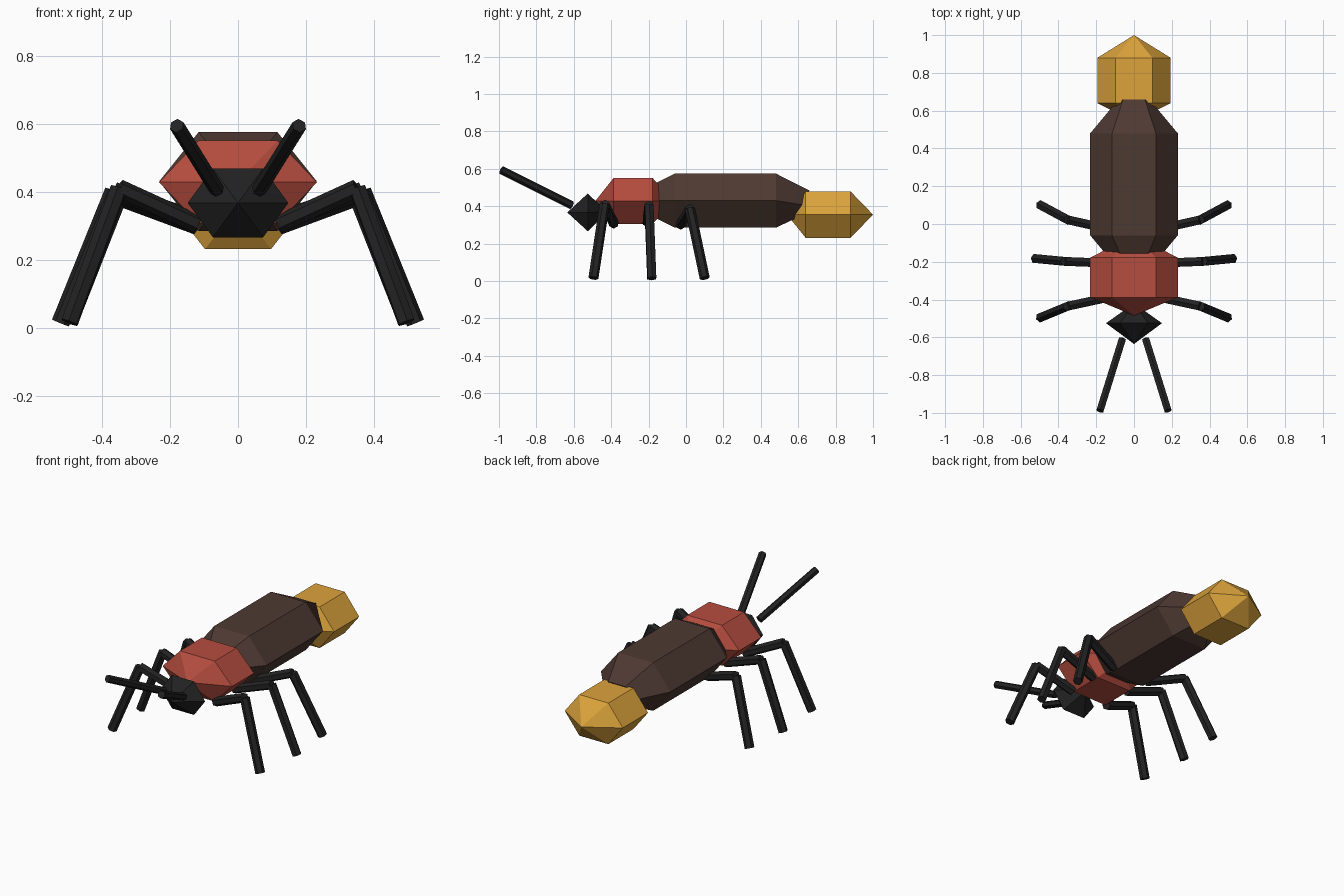
import bpy, bmesh, math
from mathutils import Vector

if "Cube" in bpy.data.objects:
    bpy.data.objects.remove(bpy.data.objects["Cube"])


def material(name, rgb):
    m = bpy.data.materials.new(name)
    m.diffuse_color = (*rgb, 1)
    m.use_nodes = True
    m.node_tree.nodes["Principled BSDF"].inputs["Base Color"].default_value = m.diffuse_color
    return m


RED = material("shield red", (0.47, 0.075, 0.05))
BROWN = material("wing brown", (0.076, 0.041, 0.032))
GOLD = material("lantern gold", (0.72, 0.37, 0.045))
BLACK = material("limb black", (0.016, 0.016, 0.016))


def finish(bm, name, mat):
    bmesh.ops.recalc_face_normals(bm, faces=bm.faces)
    me = bpy.data.meshes.new(name)
    bm.to_mesh(me)
    bm.free()
    me.materials.append(mat)
    ob = bpy.data.objects.new(name, me)
    bpy.context.collection.objects.link(ob)
    return ob


def hex_body(name, mat, stations):
    """Loft six-sided rings along y. Station: (y, z, half width, half height, tilt).
    A zero half width makes a point."""
    bm = bmesh.new()
    rings = []
    for y, z, rx, rz, tilt in stations:
        if rx == 0:
            rings.append([bm.verts.new((0, y, z))])
            continue
        ring = []
        for i in range(6):
            a = i * math.pi / 3
            s = math.sin(a) / math.sin(math.pi / 3)
            ring.append(bm.verts.new((rx * math.cos(a), y + tilt * s, z + rz * s)))
        rings.append(ring)
    for r0, r1 in zip(rings, rings[1:]):
        for i in range(6):
            j = (i + 1) % 6
            if len(r0) == 1:
                bm.faces.new((r0[0], r1[i], r1[j]))
            elif len(r1) == 1:
                bm.faces.new((r0[i], r0[j], r1[0]))
            else:
                bm.faces.new((r0[i], r0[j], r1[j], r1[i]))
    for r in (rings[0], rings[-1]):
        if len(r) > 1:
            bm.faces.new(r)
    return finish(bm, name, mat)


def rod(name, a, b, radius):
    """Straight six-sided limb segment between two points."""
    a, b = Vector(a), Vector(b)
    bm = bmesh.new()
    bmesh.ops.create_cone(bm, cap_ends=True, segments=6, radius1=radius,
                          radius2=radius, depth=(b - a).length)
    ob = finish(bm, name, BLACK)
    ob.rotation_euler = (b - a).to_track_quat('Z', 'Y').to_euler()
    ob.location = (a + b) / 2
    return ob


# Body segments, front to back
hex_body("head", BLACK, [
    (-0.635, 0.367, 0, 0, 0),
    (-0.525, 0.367, 0.148, 0.101, 0),
    (-0.42, 0.367, 0, 0, 0)])
hex_body("thorax", RED, [
    (-0.485, 0.428, 0, 0, 0),
    (-0.388, 0.428, 0.232, 0.122, 0),
    (-0.178, 0.428, 0.232, 0.122, 0),
    (-0.06, 0.428, 0, 0, 0)])
hex_body("wing_case", BROWN, [
    (-0.17, 0.43, 0.14, 0.09, 0),
    (-0.06, 0.43, 0.232, 0.145, 0),
    (0.48, 0.43, 0.232, 0.145, 0),
    (0.62, 0.408, 0.115, 0.076, 0.04)])
hex_body("lantern", GOLD, [
    (0.54, 0.355, 0, 0, 0),
    (0.64, 0.355, 0.194, 0.124, 0),
    (0.88, 0.355, 0.194, 0.124, 0),
    (1.0, 0.355, 0, 0, 0)])

# Hip, knee and foot of each leg on the right side
LEGS = {
    "front": ((0.12, -0.385, 0.305), (0.35, -0.435, 0.41), (0.495, -0.495, 0.016)),
    "middle": ((0.12, -0.208, 0.315), (0.365, -0.198, 0.402), (0.522, -0.183, 0.014)),
    "back": ((0.12, -0.03, 0.30), (0.35, 0.022, 0.385), (0.495, 0.1, 0.016)),
}
for side, s in (("right", 1), ("left", -1)):
    for pos, pts in LEGS.items():
        hip, knee, foot = [(s * x, y, z) for x, y, z in pts]
        rod(f"{pos}_upper_leg_{side}", hip, knee, 0.027)
        rod(f"{pos}_lower_leg_{side}", knee, foot, 0.027)
    rod(f"antenna_{side}", (s * 0.062, -0.61, 0.405), (s * 0.18, -0.988, 0.594), 0.022)
